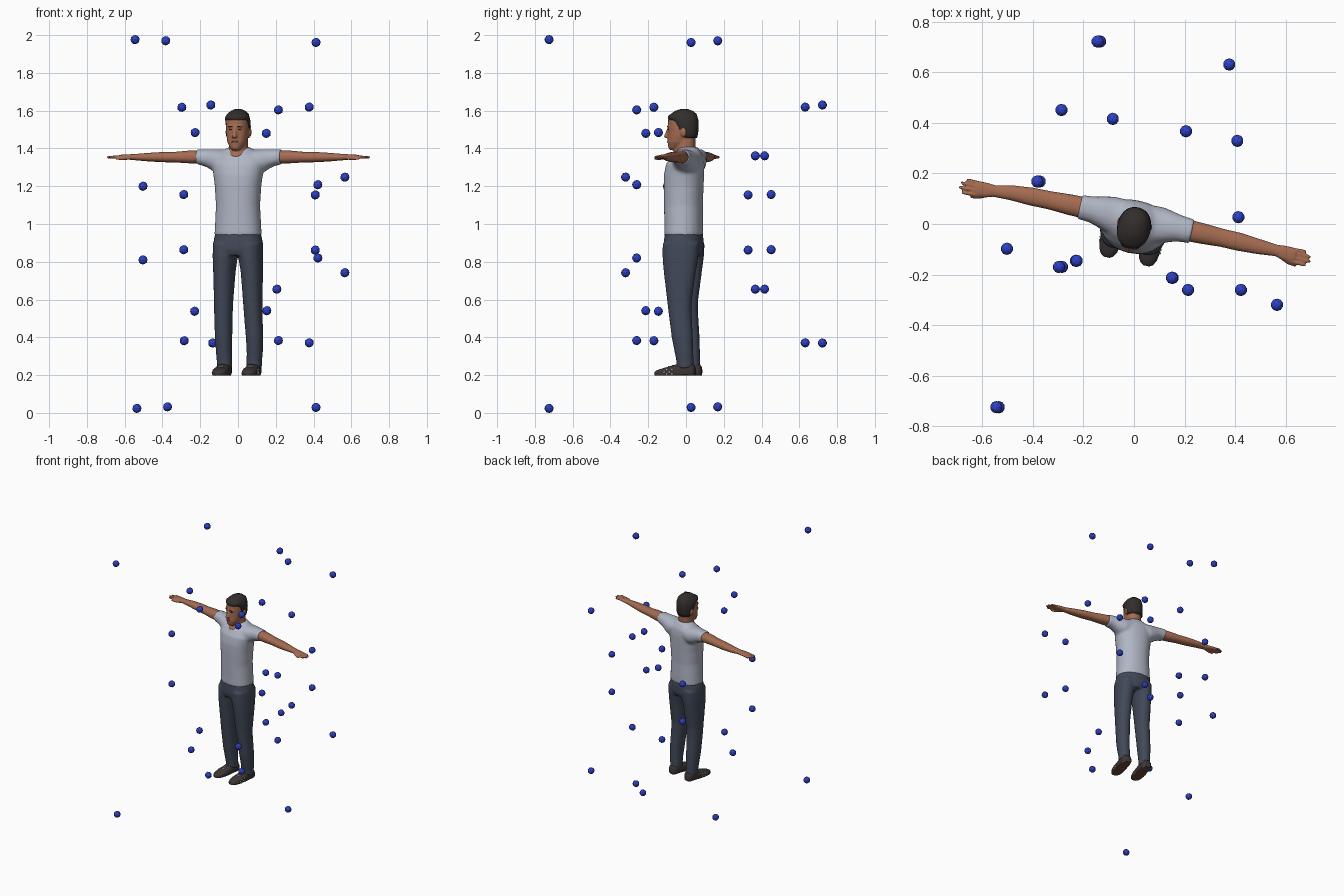
import bpy, bmesh, math
from mathutils import Matrix

TURN = Matrix.Translation((0.003, 0, -0.002)) @ Matrix.Rotation(math.radians(-12.3), 4, 'Z')


def material(name, rgb):
    m = bpy.data.materials.new(name)
    m.diffuse_color = (*rgb, 1)
    return m


SKIN = material("skin", (0.38, 0.15, 0.083))
SHIRT = material("shirt grey", (0.44, 0.47, 0.56))
DENIM = material("dark denim", (0.053, 0.066, 0.098))
HAIR = material("dark hair", (0.032, 0.027, 0.025))
SHOE = material("shoe leather", (0.045, 0.036, 0.034))
SOLE = material("brown sole", (0.15, 0.065, 0.04))
LACE = material("pale lace", (0.55, 0.57, 0.6))
LIP = material("lip", (0.22, 0.075, 0.05))
BLUE = material("blue", (0.028, 0.055, 0.60))


def loft(bm, rings, axis='z', n=28, e=2.2):
    """Rings are (position on axis, centre a, centre b, radius a, radius b)."""
    loops = []
    for p, ca, cb, ra, rb in rings:
        loop = []
        for i in range(n):
            t = 2 * math.pi * i / n
            c, s = math.cos(t), math.sin(t)
            a = ca + ra * math.copysign(abs(c) ** (2 / e), c)
            b = cb + rb * math.copysign(abs(s) ** (2 / e), s)
            co = {'x': (p, a, b), 'y': (a, p, b), 'z': (a, b, p)}[axis]
            loop.append(bm.verts.new(co))
        loops.append(loop)
    for l0, l1 in zip(loops, loops[1:]):
        for i in range(n):
            j = (i + 1) % n
            bm.faces.new((l0[i], l0[j], l1[j], l1[i]))
    bm.faces.new(loops[0])
    bm.faces.new(loops[-1])


def ellipsoid(bm, centre, radii, turn=0):
    m = Matrix.Translation(centre) @ Matrix.Rotation(turn, 4, 'Z') @ Matrix.Diagonal((*radii, 1))
    bmesh.ops.create_uvsphere(bm, u_segments=16, v_segments=10, radius=1, matrix=m)


def finish(name, bm, mats, voxel=0, smooth=0, turn=True, shade=True):
    for f in bm.faces:
        f.smooth = shade
    me = bpy.data.meshes.new(name)
    bm.to_mesh(me)
    bm.free()
    ob = bpy.data.objects.new(name, me)
    bpy.context.collection.objects.link(ob)
    for m in mats:
        me.materials.append(m)
    if turn:
        ob.matrix_world = TURN
    if voxel:                       # blend overlapping volumes into one skin
        r = ob.modifiers.new("blend", 'REMESH')
        r.mode, r.voxel_size, r.use_smooth_shade = 'VOXEL', voxel, True
        s = ob.modifiers.new("soften", 'SMOOTH')
        s.factor, s.iterations = 0.5, smooth
    return ob


def normals(bm):
    bmesh.ops.recalc_face_normals(bm, faces=bm.faces[:])


# T-shirt: torso and two sleeves
bm = bmesh.new()
loft(bm, [(0.94, 0, -0.012, .126, .101), (1.0, 0, -0.012, .122, .101),
          (1.1, 0, -0.014, .117, .101), (1.2, 0, -0.013, .123, .104),
          (1.26, 0, -0.011, .131, .104), (1.32, 0, -0.004, .142, .098),
          (1.365, 0, 0.008, .125, .08), (1.39, 0, 0.012, .085, .062), (1.41, 0, 0.014, .054, .048)])
for s in (-1, 1):
    loft(bm, [(s * .03, .012, 1.345, .075, .052), (s * .10, .015, 1.33, .074, .066),
              (s * .135, .018, 1.338, .064, .06), (s * .17, .02, 1.349, .054, .049),
              (s * .20, .02, 1.355, .050, .043), (s * .228, .02, 1.357, .049, .041)], 'x')
normals(bm)
finish("t_shirt", bm, [SHIRT], 0.009, 4)

# Trousers: hips and two legs
bm = bmesh.new()
loft(bm, [(.96, 0, -.012, .119, .097), (.92, 0, -.012, .129, .102), (.87, 0, -.013, .134, .104),
          (.835, 0, -.014, .125, .092)])
for s in (-1, 1):
    d = .003 if s > 0 else 0
    loft(bm, [(.90, s * .066, -.013, .066, .098), (.83, s * .069, -.015, .064, .096),
              (.75, s * .073 + d, -.017, .057, .086), (.6, s * .077 + d, -.018, .050, .066),
              (.53, s * .079 + d, -.014, .048, .061), (.4, s * .081 + 2 * d, -.001, .045, .056),
              (.32, s * .080 + 2 * d, .008, .042, .049), (.27, s * .079 + d, .013, .040, .045),
              (.24, s * .079 + d, .013, .040, .046)])
normals(bm)
finish("trousers", bm, [DENIM], 0.008, 4)

# Arms with palms, fingers and thumb
for s, side in ((-1, "left"), (1, "right")):
    bm = bmesh.new()
    d = s * .004                    # slight bend at the hand
    loft(bm, [(s * .19, .02, 1.357, .043, .036), (s * .27, .02, 1.357, .041, .034),
              (s * .35, .02, 1.356, .036, .028), (s * .42, .019, 1.356, .036, .027),
              (s * .50, .017, 1.356, .030, .022), (s * .57, .013 + d, 1.356, .023, .016),
              (s * .60, .010 + d, 1.357, .029, .014), (s * .635, .008 + d, 1.357, .031, .012),
              (s * .648, .008 + d, 1.357, .027, .010)], 'x')
    for y, spread, tip in ((-.016, -.003, .697), (.000, -.001, .711), (.016, .001, .707), (.030, .003, .688)):
        y += d
        loft(bm, [(s * .63, y, 1.357, .0085, .008), (s * (tip - .012), y + spread, 1.356, .0072, .007),
                  (s * tip, y + spread, 1.355, .005, .005)], 'x', 12, 2)
    loft(bm, [(s * .585, -.003 + d, 1.352, .011, .010), (s * .625, -.022 + d, 1.349, .009, .009),
              (s * .658, -.029 + d, 1.348, .006, .006)], 'x', 12, 2)
    normals(bm)
    finish(side + "_arm", bm, [SKIN], 0.0045, 2)

# Head: neck, skull, nose, brow ridge and ears
bm = bmesh.new()
loft(bm, [(1.33, 0, -.03, .034, .045), (1.37, 0, -.024, .047, .052),
          (1.40, 0, -.002, .051, .051), (1.47, 0, .004, .050, .048)])
loft(bm, [(1.394, 0, -.070, .020, .018), (1.405, 0, -.062, .032, .032), (1.435, 0, -.038, .050, .061),
          (1.47, 0, -.022, .058, .074), (1.51, 0, -.018, .061, .077), (1.55, 0, -.018, .061, .078),
          (1.582, 0, -.016, .050, .064), (1.598, 0, -.015, .028, .036)])
loft(bm, [(1.458, 0, -.097, .014, .018), (1.466, 0, -.100, .015, .021),
          (1.485, 0, -.096, .010, .016), (1.512, 0, -.090, .007, .010)], n=14)
ellipsoid(bm, (0, -.085, 1.518), (.042, .014, .008))
for s in (-1, 1):
    ellipsoid(bm, (s * .062, .0, 1.488), (.008, .015, .025))
normals(bm)
finish("head", bm, [SKIN], 0.0055, 2)

# Short hair: high hairline in front, stepping down behind the ears to the nape
bm = bmesh.new()
loft(bm, [(1.500, 0, -.018, .060, .076), (1.515, 0, -.016, .064, .080),
          (1.540, 0, -.015, .0665, .082), (1.562, 0, -.014, .064, .080),
          (1.585, 0, -.012, .055, .068), (1.601, 0, -.011, .038, .047),
          (1.611, 0, -.010, .014, .018)], n=48)
for v in bm.verts:
    if v.co.z < 1.58:
        t = min(1, max(0, (v.co.y + .060) / .075))
        bottom = 1.552 - .095 * t * t * (3 - 2 * t)
        v.co.z = bottom + (1.585 - bottom) * (v.co.z - 1.5) / .085
normals(bm)
finish("hair", bm, [HAIR])

# Painted face details
bm = bmesh.new()
for s in (-1, 1):
    ellipsoid(bm, (s * .024, -.0945, 1.519), (.012, .004, .003), s * .3)
    ellipsoid(bm, (s * .024, -.0900, 1.503), (.008, .004, .003), s * .3)
finish("brows_and_eyes", bm, [HAIR])
bm = bmesh.new()
ellipsoid(bm, (0, -.0965, 1.437), (.018, .005, .005))
finish("mouth", bm, [LIP])

# Shoes with flat brown soles and pale lace patches
for s, side in ((-1, "left"), (1, "right")):
    bm = bmesh.new()
    x = s * .080
    loft(bm, [(.066, x, .222, .022, .024), (.056, x, .226, .032, .036), (.03, x, .228, .036, .045),
              (0, x, .226, .037, .045), (-.04, x, .220, .040, .037), (-.09, x, .214, .042, .029),
              (-.125, x, .211, .036, .022), (-.144, x, .209, .025, .016),
              (-.152, x, .208, .012, .010)], 'y', e=2.5)
    for v in bm.verts:
        v.co.z = max(v.co.z, 0.201)
    normals(bm)
    bmesh.ops.dissolve_degenerate(bm, edges=bm.edges[:], dist=1e-5)
    for f in bm.faces:
        if f.normal.z < -0.3:
            f.material_index = 1
    for e in bm.edges:
        if len({f.material_index for f in e.link_faces}) > 1:
            e.smooth = False
    finish(side + "_shoe", bm, [SHOE, SOLE])
    bm = bmesh.new()
    for y, z in ((-.050, .231), (-.064, .218), (-.078, .230), (-.092, .217), (-.050, .208), (-.078, .207)):
        ellipsoid(bm, (x + s * (.041 - .25 * max(0, z - .222)), y, z), (.0045, .0058, .0055))
    for y, z in ((-.055, .2525), (-.075, .2470)):
        ellipsoid(bm, (x, y, z), (.014, .004, .004))
    finish(side + "_laces", bm, [LACE])

# Floating balls: (x, y, half gap, pair height, x shift of the lower ball)
BALLS = [(-.545, -.725, .976, 1, .01), (-.383, .168, .969, 1.001, .01), (.413, .027, .966, .995, 0),
         (-.297, -.170, .618, 1, .012), (-.144, .722, .630, 1, .01), (.214, -.261, .6105, .9935, 0),
         (.377, .631, .624, .995, 0), (-.227, -.146, .473, 1.011, -.003), (.150, -.213, .4695, 1.0105, .003),
         (.566, -.320, .253, .995, 0), (-.503, -.098, .195, 1.005, 0), (.423, -.261, .194, 1.014, 0),
         (-.287, .451, .146, 1.010, 0), (.409, .329, .146, 1.008, 0), (.206, .367, .353, 1.008, 0),
         (-.084, .416, .353, 1.008, 0)]
for i, (x, y, gap, mid, shift) in enumerate(BALLS):
    for s, level in ((1, "upper"), (-1, "lower")):
        bm = bmesh.new()
        at = Matrix.Translation((x + (shift if s < 0 else 0), y, mid + s * gap))
        bmesh.ops.create_icosphere(bm, subdivisions=2, radius=0.0245, matrix=at)
        finish(f"{level}_ball_{i + 1}", bm, [BLUE], turn=False, shade=False)
